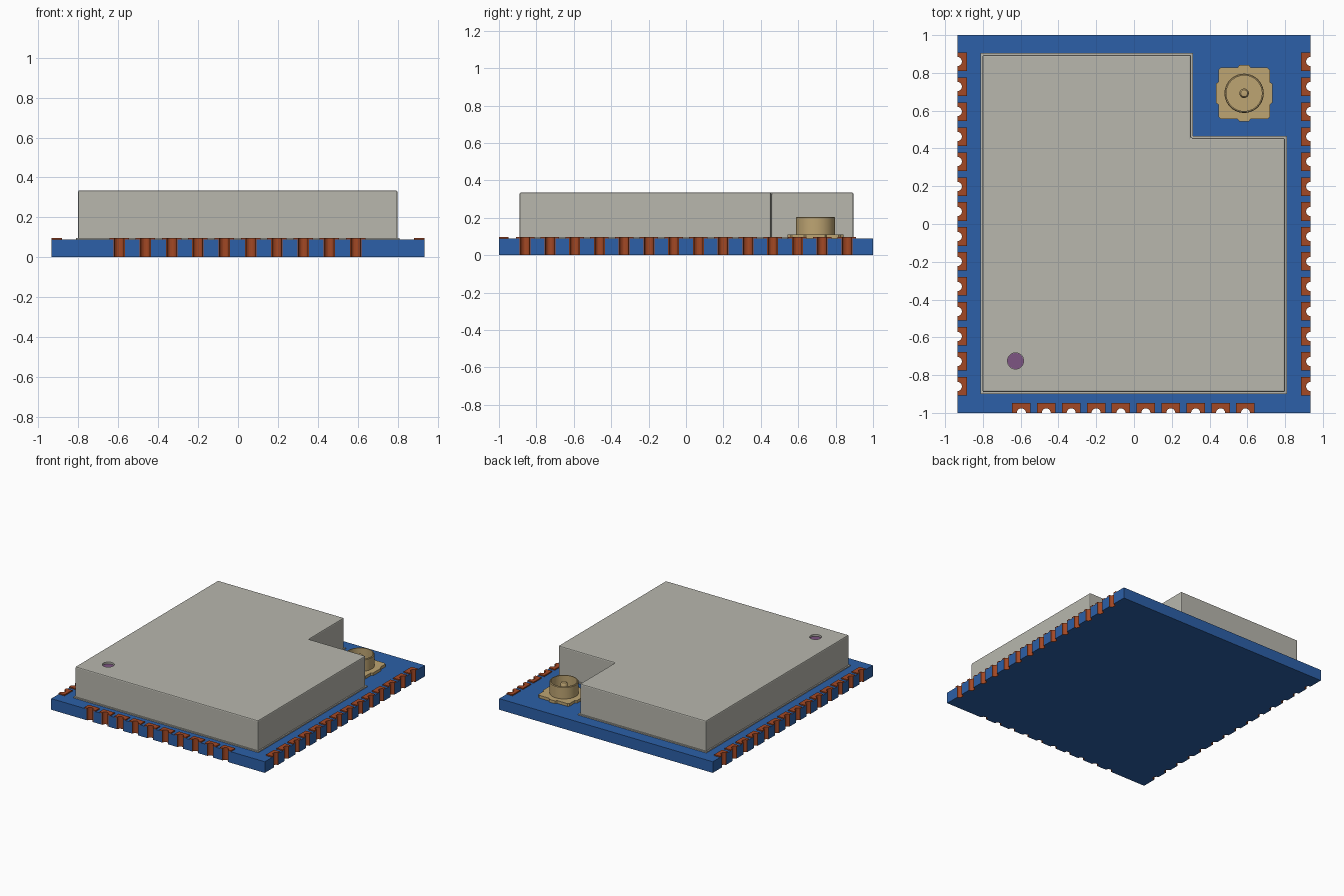
import bpy, bmesh, math
from mathutils import Matrix

if "Cube" in bpy.data.objects:
    bpy.data.objects.remove(bpy.data.objects["Cube"], do_unlink=True)


def material(name, rgb):
    m = bpy.data.materials.new(name)
    m.diffuse_color = (*rgb, 1)
    m.use_nodes = True
    m.node_tree.nodes["Principled BSDF"].inputs["Base Color"].default_value = (*rgb, 1)
    return m


BLUE = material("board blue", (0.025, 0.117, 0.392))
GREY = material("shield grey", (0.479, 0.474, 0.423))
COPPER = material("pad copper", (0.366, 0.065, 0.018))
GOLD = material("connector gold", (0.515, 0.376, 0.171))
PURPLE = material("marker purple", (0.205, 0.091, 0.223))

W, L, T = 0.935, 1.0, 0.088              # board half width, half length, thickness
R_OUT, R_IN = 0.029, 0.024               # edge notch and its copper lining
SIDE = [(i - 6.5) * 0.1323 for i in range(14)]
FRONT = [-0.003 + (i - 4.5) * 0.1318 for i in range(10)]


def prism(bm, pts, z0, z1):
    """Extrude a flat outline from z0 to z1."""
    face = bm.faces.new([bm.verts.new((x, y, z0)) for x, y in pts])
    geom = bmesh.ops.extrude_face_region(bm, geom=[face], use_keep_orig=True)["geom"]
    verts = [g for g in geom if isinstance(g, bmesh.types.BMVert)]
    bmesh.ops.translate(bm, verts=verts, vec=(0, 0, z1 - z0))


def finish(bm, name, mat, smooth=False):
    bmesh.ops.recalc_face_normals(bm, faces=bm.faces[:])
    me = bpy.data.meshes.new(name)
    bm.to_mesh(me)
    bm.free()
    ob = bpy.data.objects.new(name, me)
    bpy.context.collection.objects.link(ob)
    me.materials.append(mat)
    if smooth:
        bpy.ops.object.select_all(action="DESELECT")
        bpy.context.view_layer.objects.active = ob
        ob.select_set(True)
        bpy.ops.object.shade_smooth_by_angle(angle=math.radians(35))
    return ob


def arc(r, n=10):
    """Half circle from -r to +r along an edge, bulging inward."""
    return [(-r * math.cos(math.pi * i / n), r * math.sin(math.pi * i / n))
            for i in range(n + 1)]


# Map (along edge, inward) to board coordinates
EDGES = {
    "front": (FRONT, lambda c, u, v: (c + u, -L + v)),
    "right": (SIDE, lambda c, u, v: (W - v, c + u)),
    "left": (SIDE, lambda c, u, v: (-W + v, c - u)),
}

# Board with half-round notches along three edges
outline = [(-W, -L)]
for key, corner in (("front", (W, -L)), ("right", (W, L)), ("left", None)):
    centres, place = EDGES[key]
    for c in (reversed(centres) if key == "left" else centres):
        outline += [place(c, u, v) for u, v in arc(R_OUT)]
    if corner:
        outline.append(corner)
    if key == "right":
        outline.append((-W, L))
bm = bmesh.new()
prism(bm, outline, 0, T)
finish(bm, "circuit_board", BLUE)

# Copper edge pads: a notched top plate and a lining down each notch
plate = [(-0.049, 0)] + arc(R_IN) + [(0.049, 0), (0.049, 0.052), (-0.049, 0.052)]
lining = arc(R_IN) + arc(R_OUT)[::-1]
for key, (centres, place) in EDGES.items():
    bm = bmesh.new()
    for c in centres:
        prism(bm, [place(c, u, v) for u, v in plate], T, 0.097)
        prism(bm, [place(c, u, v) for u, v in lining], 0, T)
    finish(bm, key + "_edge_pads", COPPER)


# L-shaped shield can on a thin flange
def can_outline(d):
    return [(-0.802 - d, -0.89 - d), (0.799 + d, -0.89 - d), (0.799 + d, 0.455 + d),
            (0.302 + d, 0.455 + d), (0.302 + d, 0.895 + d), (-0.802 - d, 0.895 + d)]


bm = bmesh.new()
prism(bm, can_outline(0.01), T, 0.097)
finish(bm, "shield_flange", GREY)

TOP = 0.335
bm = bmesh.new()
prism(bm, can_outline(0), 0.097, TOP)
bmesh.ops.recalc_face_normals(bm, faces=bm.faces[:])
edges = [e for e in bm.edges if max(v.co.z for v in e.verts) > 0.2]
bmesh.ops.bevel(bm, geom=edges, offset=0.008, segments=2, profile=0.5, affect="EDGES")
shield = finish(bm, "shield_can", GREY)

# Round marker recess in the shield top
DOT, DEPTH = (-0.627, -0.725), 0.018


def disc(name, r, z0, z1, mat):
    bm = bmesh.new()
    prism(bm, [(DOT[0] + r * math.cos(a * math.tau / 32), DOT[1] + r * math.sin(a * math.tau / 32))
               for a in range(32)], z0, z1)
    return finish(bm, name, mat)


cutter = disc("recess_cutter", 0.043, TOP - DEPTH, TOP + 0.05, GREY)
cut = shield.modifiers.new("recess", "BOOLEAN")
cut.operation, cut.solver, cut.object = "DIFFERENCE", "EXACT", cutter
bpy.ops.object.select_all(action="DESELECT")
bpy.context.view_layer.objects.active = shield
shield.select_set(True)
bpy.ops.object.modifier_apply(modifier=cut.name)
bpy.data.objects.remove(cutter, do_unlink=True)
disc("corner_marker", 0.0425, TOP - DEPTH - 0.002, TOP - DEPTH + 0.003, PURPLE)

# Antenna connector base: a square plate with a tab on each side
CX, CY = 0.583, 0.692
h = 0.136
quarter = {0: (0.025, 0.035), 1: (0.05, 0.06)}   # tab half widths: front/back, sides
pts = []
for k in range(4):
    a, b = quarter[k % 2]
    side = [(-h + 0.012, -h), (-b, -h), (-a, -0.15), (a, -0.15), (b, -h), (h - 0.012, -h)]
    ca, sa = round(math.cos(k * math.pi / 2)), round(math.sin(k * math.pi / 2))
    pts += [(CX + x * ca - y * sa, CY + x * sa + y * ca) for x, y in side]
bm = bmesh.new()
prism(bm, pts, T, 0.11)
finish(bm, "connector_base", GOLD)

# Connector barrel: hollow cup with a centre pin
profile = [(0.104, 0.1), (0.104, 0.2), (0.1, 0.205), (0.094, 0.205), (0.094, 0.12),
           (0.025, 0.12), (0.025, 0.185), (0.018, 0.195), (0, 0.198)]
bm = bmesh.new()
vs = [bm.verts.new((r, 0, z)) for r, z in profile]
es = [bm.edges.new(p) for p in zip(vs, vs[1:])]
bmesh.ops.spin(bm, geom=vs + es, cent=(0, 0, 0), axis=(0, 0, 1), angle=math.tau, steps=40)
bmesh.ops.remove_doubles(bm, verts=bm.verts[:], dist=0.0005)
bmesh.ops.transform(bm, matrix=Matrix.Translation((CX, CY, 0)), verts=bm.verts[:])
finish(bm, "connector_barrel", GOLD, smooth=True)
